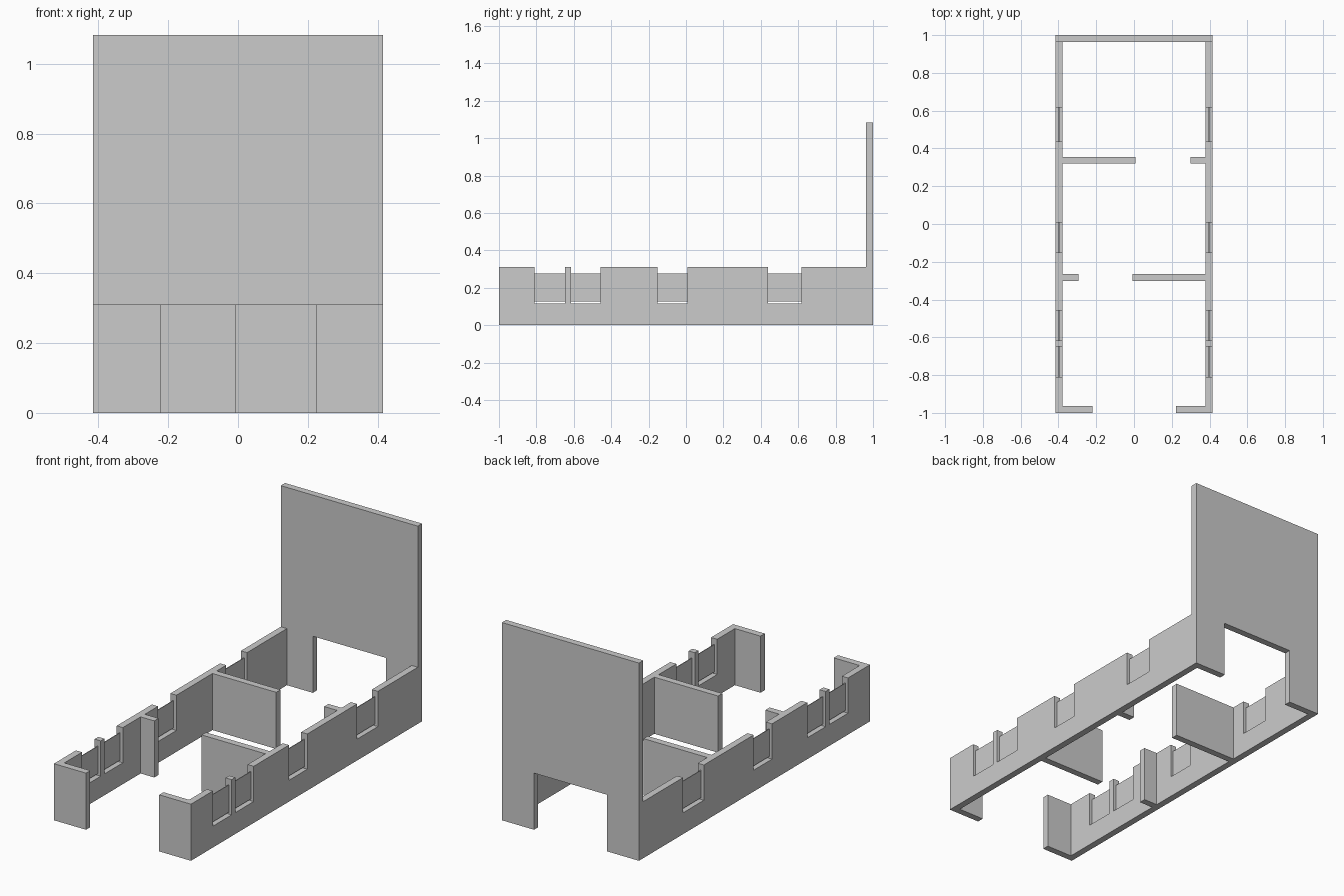
import bpy
import bmesh
from mathutils import Vector

cube = bpy.data.objects.get("Cube")
if cube:
    bpy.data.objects.remove(cube, do_unlink=True)

HALF_W, THICK = 0.415, 0.037
INNER = HALF_W - THICK
LOW, TALL = 0.31, 1.083
WINDOWS = [(-0.81, -0.648), (-0.616, -0.457), (-0.152, 0.007), (0.438, 0.618)]
SILL, PANE_BOTTOM, PANE_TOP = 0.117, 0.127, 0.277

grey = bpy.data.materials.new("plain_grey")
grey.use_nodes = True
grey.diffuse_color = (0.6, 0.6, 0.6, 1)
grey.node_tree.nodes["Principled BSDF"].inputs["Base Color"].default_value = (0.6, 0.6, 0.6, 1)


def prism(name, outline, depth):
    """Extrude a closed outline along the depth vector."""
    bm = bmesh.new()
    face = bm.faces.new([bm.verts.new(p) for p in outline])
    swept = bmesh.ops.extrude_face_region(bm, geom=[face])["geom"]
    verts = [v for v in swept if isinstance(v, bmesh.types.BMVert)]
    bmesh.ops.translate(bm, verts=verts, vec=Vector(depth))
    bmesh.ops.recalc_face_normals(bm, faces=bm.faces)
    mesh = bpy.data.meshes.new(name)
    bm.to_mesh(mesh)
    bm.free()
    mesh.materials.append(grey)
    obj = bpy.data.objects.new(name, mesh)
    bpy.context.collection.objects.link(obj)
    return obj


def box(name, x, y, z):
    outline = [(x[0], y[0], z[0]), (x[1], y[0], z[0]), (x[1], y[1], z[0]), (x[0], y[1], z[0])]
    return prism(name, outline, (0, 0, z[1] - z[0]))


def side_wall(name, side, stubs):
    """Side wall with inward stubs (y start, x end), notched for the windows."""
    plan = [(side * HALF_W, 1 - THICK), (side * HALF_W, -1)]
    for y, end in stubs:
        if y > -1:
            plan.append((side * INNER, y))
        plan += [(end, y), (end, y + THICK), (side * INNER, y + THICK)]
    plan.append((side * INNER, 1 - THICK))
    wall = prism(name, [(x, y, 0) for x, y in plan], (0, 0, LOW))

    # Window notches
    xs = sorted((side * (INNER - 0.01), side * (HALF_W + 0.02)))
    for span in WINDOWS:
        cutter = box("window_cutter", xs, span, (SILL, LOW + 0.1))
        cutter.hide_render = True
        cut = wall.modifiers.new("window_notch", "BOOLEAN")
        cut.operation, cut.solver, cut.object = "DIFFERENCE", "EXACT", cutter
        bpy.context.view_layer.objects.active = wall
        bpy.ops.object.modifier_apply(modifier=cut.name)
        bpy.data.objects.remove(cutter, do_unlink=True)

    # Thin panes in the middle of the wall, just clear of the sill
    mid = side * (HALF_W + INNER) / 2
    for i, span in enumerate(WINDOWS):
        box(f"{name}_pane_{i + 1}", (mid - 0.002, mid + 0.002), span, (PANE_BOTTOM, PANE_TOP))


# Side walls with front returns and room partitions
side_wall("right_wall", -1, [(-1, -0.221), (-0.303, -0.295), (0.319, 0.008)])
side_wall("left_wall", 1, [(-1, 0.223), (-0.303, -0.008), (0.319, 0.299)])

# Tall back wall with a wide doorway
DOOR = 0.221
arch = [(-HALF_W, 0), (-DOOR, 0), (-DOOR, LOW), (DOOR, LOW),
        (DOOR, 0), (HALF_W, 0), (HALF_W, TALL), (-HALF_W, TALL)]
prism("back_wall", [(x, 1 - THICK, z) for x, z in arch], (0, THICK, 0))
